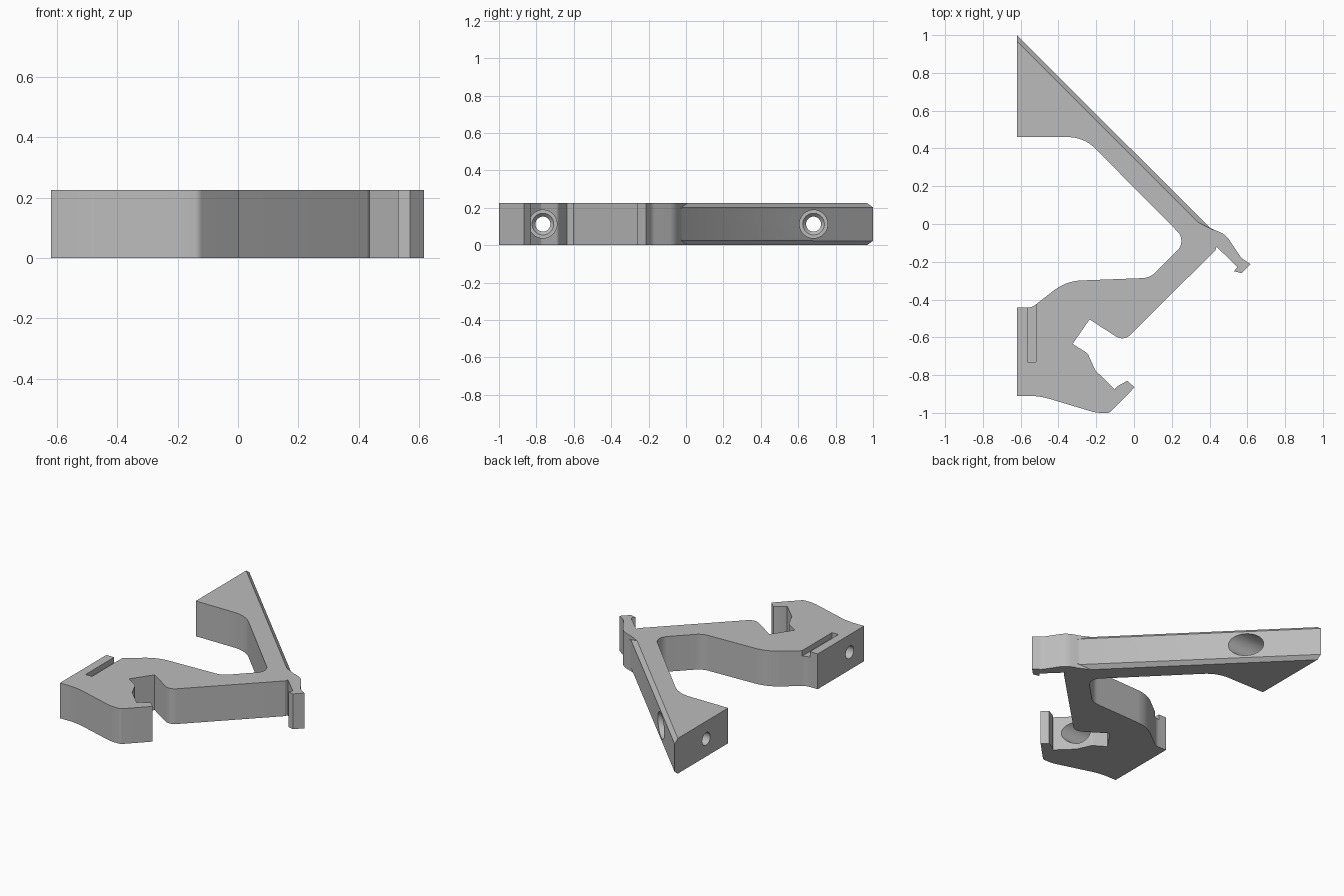
import bpy, bmesh, math
from mathutils import Vector

H = 0.225          # thickness of the bracket
D = 0.023          # chamfer size

if "Cube" in bpy.data.objects:
    bpy.data.objects.remove(bpy.data.objects["Cube"])

grey = bpy.data.materials.new("plain grey")
grey.use_nodes = True
colour = (0.5, 0.5, 0.5, 1)
grey.diffuse_color = colour
grey.node_tree.nodes["Principled BSDF"].inputs["Base Color"].default_value = colour


def make_object(name, bm):
    bmesh.ops.recalc_face_normals(bm, faces=bm.faces)
    mesh = bpy.data.meshes.new(name)
    bm.to_mesh(mesh)
    bm.free()
    mesh.materials.append(grey)
    ob = bpy.data.objects.new(name, mesh)
    bpy.context.collection.objects.link(ob)
    return ob


def rounded(corners, steps=8):
    """Turn (x, y, radius) corners into an outline with round fillets."""
    out = []
    for i, (x, y, r) in enumerate(corners):
        p = Vector((x, y))
        if r == 0:
            out.append(p)
            continue
        a = Vector(corners[i - 1][:2]) - p
        b = Vector(corners[(i + 1) % len(corners)][:2]) - p
        half = a.angle(b) / 2
        reach = min(r / math.tan(half), a.length * 0.48, b.length * 0.48)
        r = reach * math.tan(half)
        a.normalize()
        b.normalize()
        centre = p + (a + b).normalized() * (r / math.sin(half))
        start, end = p + a * reach - centre, p + b * reach - centre
        for k in range(steps + 1):
            t = k / steps
            out.append(centre + (start * (1 - t) + end * t).normalized() * r)
    return out


def hull(name, points):
    bm = bmesh.new()
    for p in points:
        bm.verts.new(p)
    bmesh.ops.convex_hull(bm, input=bm.verts)
    bmesh.ops.dissolve_limit(bm, angle_limit=0.01, verts=bm.verts, edges=bm.edges)
    return make_object(name, bm)


def lathe_x(name, profile, y, z, sides=40):
    """Solid of revolution along x from (x, radius) pairs."""
    bm = bmesh.new()
    rings = []
    for x, r in profile:
        rings.append([bm.verts.new((x, y + r * math.cos(2 * math.pi * k / sides),
                                    z + r * math.sin(2 * math.pi * k / sides)))
                      for k in range(sides)])
    for a, b in zip(rings, rings[1:]):
        for k in range(sides):
            n = (k + 1) % sides
            bm.faces.new((a[k], a[n], b[n], b[k]))
    bm.faces.new(rings[0])
    bm.faces.new(rings[-1])
    return make_object(name, bm)


# Bracket outline: brace, spring tab, arm, claw, mounting foot
corners = [
    (-0.62, 1.0, 0), (0.404, -0.022, 0),
    (0.485, -0.055, 0.12), (0.568, -0.18, 0.07), (0.617, -0.213, 0),
    (0.57, -0.26, 0), (0.53, -0.25, 0), (0.547, -0.228, 0),
    (0.437, -0.12, 0), (0.43, -0.14, 0),
    (-0.055, -0.622, 0.06), (-0.235, -0.505, 0), (-0.325, -0.635, 0),
    (-0.245, -0.685, 0.03), (-0.205, -0.775, 0.03), (-0.102, -0.875, 0),
    (-0.09, -0.86, 0), (-0.035, -0.83, 0), (0.003, -0.865, 0),
    (-0.13, -1.0, 0.03), (-0.2, -1.0, 0.3), (-0.5, -0.91, 0.6),
    (-0.62, -0.91, 0), (-0.62, -0.442, 0), (-0.54, -0.442, 0.07),
    (-0.36, -0.302, 0.25), (0.085, -0.285, 0.1),
    (0.28, -0.09, 0.07), (-0.265, 0.46, 0.2), (-0.62, 0.46, 0),
]
bm = bmesh.new()
face = bm.faces.new([bm.verts.new((p.x, p.y, 0)) for p in rounded(corners)])
top = bmesh.ops.extrude_face_region(bm, geom=[face])
bmesh.ops.translate(bm, vec=(0, 0, H),
                    verts=[v for v in top["geom"] if isinstance(v, bmesh.types.BMVert)])
bracket = make_object("hinge_bracket", bm)

cutters = []

# Chamfers along the long slanted face, above and below
s = math.sqrt(0.5)


def on_slope(t, o, z):
    mid = 0.19
    return (mid + s * (t + o), mid + s * (o - t), z)


for name, flip in (("upper_chamfer_cutter", False), ("lower_chamfer_cutter", True)):
    pts = []
    for o, dz in ((-2 * D, D), (0.3 * D, -1.3 * D), (0.3 * D, D)):
        z = -dz if flip else H + dz
        pts += [on_slope(-1.3, o, z), on_slope(0.302 + 3 * o, o, z)]
    cutters.append(hull(name, pts))

# Stepped screw holes through both mounting feet
for name, y, end in (("brace_screw_cutter", 0.682, 0.1), ("claw_screw_cutter", -0.765, -0.1)):
    cutters.append(lathe_x(name, [(-0.7, 0.04), (-0.53, 0.04), (-0.51, 0.058),
                                  (-0.51, 0.075), (end, 0.075)], y, H / 2))

# Shallow slot in the top of the foot
cutters.append(hull("slot_cutter", [(x, y, z) for x in (-0.565, -0.52)
                                    for y in (-0.73, -0.38) for z in (H - 0.035, H + 0.05)]))

bpy.context.view_layer.objects.active = bracket
bracket.select_set(True)
for cutter in cutters:
    cutter.hide_render = True
    mod = bracket.modifiers.new(cutter.name, "BOOLEAN")
    mod.operation = "DIFFERENCE"
    mod.solver = "EXACT"
    mod.object = cutter
    bpy.ops.object.modifier_apply(modifier=mod.name)
    bpy.data.objects.remove(cutter)

bpy.ops.object.shade_smooth_by_angle(angle=math.radians(25))
